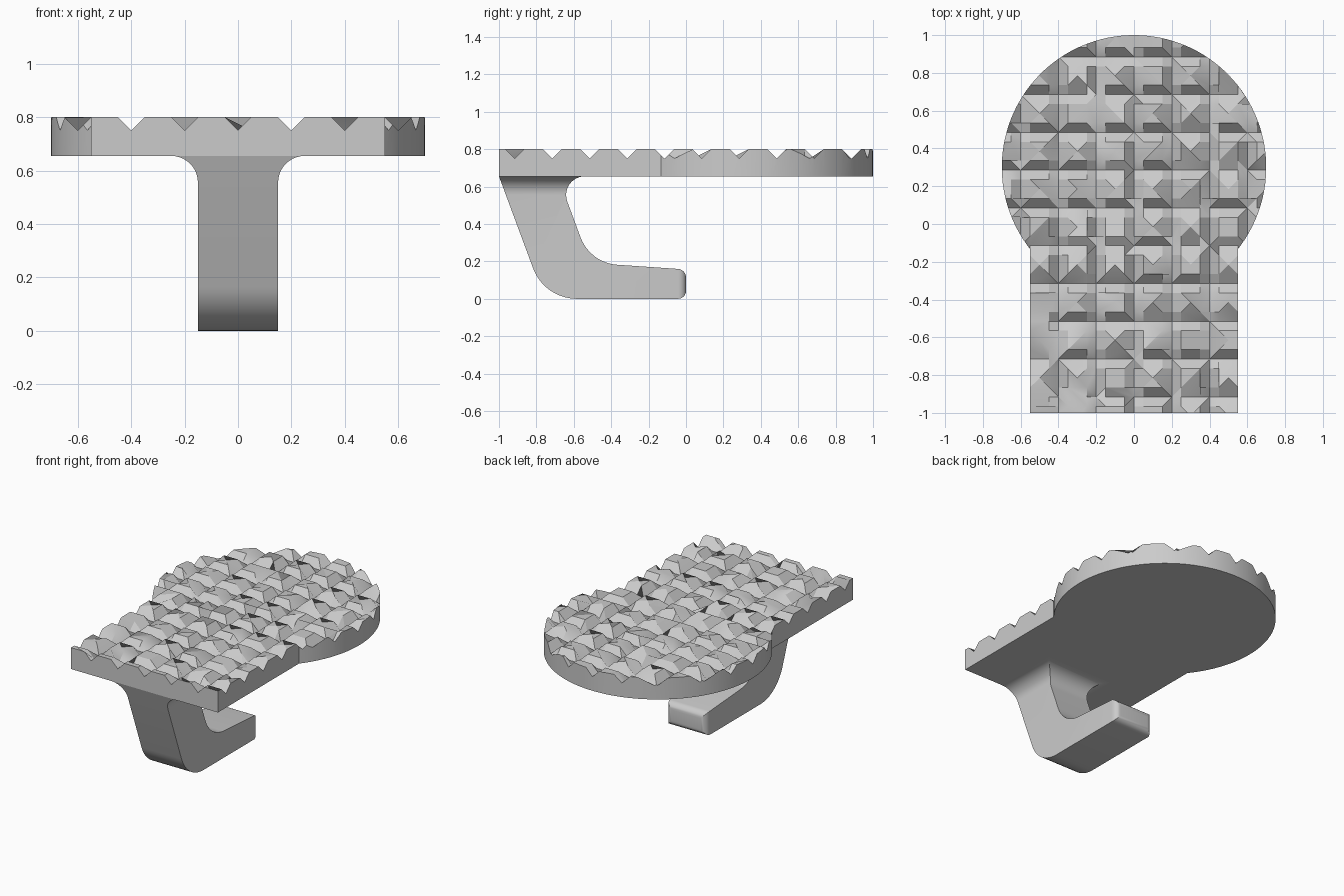
import bpy, bmesh
from math import sin, cos, pi, atan2, radians, sqrt, tan
from mathutils import Vector

if "Cube" in bpy.data.objects:
    bpy.data.objects.remove(bpy.data.objects["Cube"])

grey = bpy.data.materials.new("light_grey")
colour = (0.6, 0.6, 0.6, 1)
grey.diffuse_color = colour
grey.use_nodes = True
grey.node_tree.nodes["Principled BSDF"].inputs["Base Color"].default_value = colour

UNDER, TOP = 0.655, 0.80      # plate heights
PITCH, DEPTH = 0.2, 0.05      # groove spacing, depth and half width
GROOVE_Y = -0.915             # first cross groove


def finish(bm, name):
    bmesh.ops.recalc_face_normals(bm, faces=bm.faces)
    mesh = bpy.data.meshes.new(name)
    bm.to_mesh(mesh)
    bm.free()
    mesh.materials.append(grey)
    obj = bpy.data.objects.new(name, mesh)
    bpy.context.collection.objects.link(obj)
    bpy.ops.object.select_all(action='DESELECT')
    bpy.context.view_layer.objects.active = obj
    obj.select_set(True)
    bpy.ops.object.shade_smooth_by_angle(angle=radians(25))


def prism(points, offset):
    """Extrude a closed outline into a solid."""
    bm = bmesh.new()
    face = bm.faces.new([bm.verts.new(p) for p in points])
    new = bmesh.ops.extrude_face_region(bm, geom=[face], use_keep_orig=True)["geom"]
    bmesh.ops.translate(bm, vec=offset, verts=[g for g in new if isinstance(g, bmesh.types.BMVert)])
    bmesh.ops.recalc_face_normals(bm, faces=bm.faces)
    return bm


def slice_at(bm, co, normal):
    geom = bm.verts[:] + bm.edges[:] + bm.faces[:]
    bmesh.ops.bisect_plane(bm, geom=geom, dist=1e-5, plane_co=co, plane_no=normal)


def groove(value, start):
    """Depth of a V groove at a coordinate, repeating every pitch."""
    d = abs((value - start + PITCH / 2) % PITCH - PITCH / 2)
    return max(0, DEPTH - d)


# Paddle-shaped plate: straight front, round back
half, radius, centre = 0.55, 0.7, 0.3
a0 = atan2(-sqrt(radius ** 2 - half ** 2), half)
steps = 90
outline = [(-half, -1, TOP), (half, -1, TOP)]
for i in range(steps + 1):
    a = a0 + (pi - 2 * a0) * i / steps
    outline.append((radius * cos(a), centre + radius * sin(a), TOP))
plate = prism(outline, (0, 0, UNDER - TOP))

# Cut the crease lines of the grid, then sink the grooves
for k in range(-10, 12):
    for side in (-DEPTH, 0, DEPTH):
        slice_at(plate, (k * PITCH + side, 0, 0), (1, 0, 0))
        slice_at(plate, (0, GROOVE_Y + k * PITCH + side, 0), (0, 1, 0))
    for slope in (-1, 1):
        slice_at(plate, (k * PITCH, GROOVE_Y, 0), (1, slope, 0))
for v in plate.verts:
    if v.co.z > TOP - 0.001:
        v.co.z -= max(groove(v.co.x, 0), groove(v.co.y, GROOVE_Y))
bmesh.ops.dissolve_limit(plate, angle_limit=radians(0.5), verts=plate.verts, edges=plate.edges)
finish(plate, "textured_plate")


def fillet(corner, before, after, r, n=12):
    """Round a profile corner with an arc of radius r."""
    c = Vector(corner)
    u = (Vector(before) - c).normalized()
    w = (Vector(after) - c).normalized()
    theta = u.angle(w)
    mid = c + (u + w).normalized() * r / sin(theta / 2)
    p, q = c + u * r / tan(theta / 2) - mid, c + w * r / tan(theta / 2) - mid
    return [mid + (p * (1 - i / n) + q * (i / n)).normalized() * r for i in range(n + 1)]


# Hooked arm: side profile in y and z
WIDTH, FLARE = 0.15, 0.1
front_top, heel = (-1, UNDER), (-0.757, 0)
toe_low, toe_high = (0, 0), (0, 0.157)
inner, back = (-0.513, 0.192), (-0.635, 0.52)
profile = [front_top]
profile += fillet(heel, front_top, toe_low, 0.25)
profile += [toe_low, toe_high]
profile += fillet(inner, toe_high, back, 0.225)
rise = UNDER - FLARE
for deg in [-20, -10] + [90 * i / 10 for i in range(11)]:
    a = radians(deg)
    profile.append((-0.541 - FLARE * cos(a), rise + FLARE * sin(a)))
arm = prism([(-WIDTH, y, z) for y, z in profile], (2 * WIDTH, 0, 0))

# Rounded toe
toe = [e for e in arm.edges if all(abs(v.co.y) < 0.001 for v in e.verts)]
bmesh.ops.bevel(arm, geom=toe, offset=0.042, segments=6, profile=0.5, affect='EDGES')

# Flare the sides out where the arm meets the plate
for i in range(10):
    slice_at(arm, (0, 0, rise + FLARE * sin(radians(9 * i))), (0, 0, 1))
for v in arm.verts:
    if v.co.z > rise:
        h = min(v.co.z - rise, FLARE)
        spread = FLARE - sqrt(max(0, FLARE ** 2 - h ** 2))
        v.co.x += spread if v.co.x > 0 else -spread
finish(arm, "hooked_arm")
